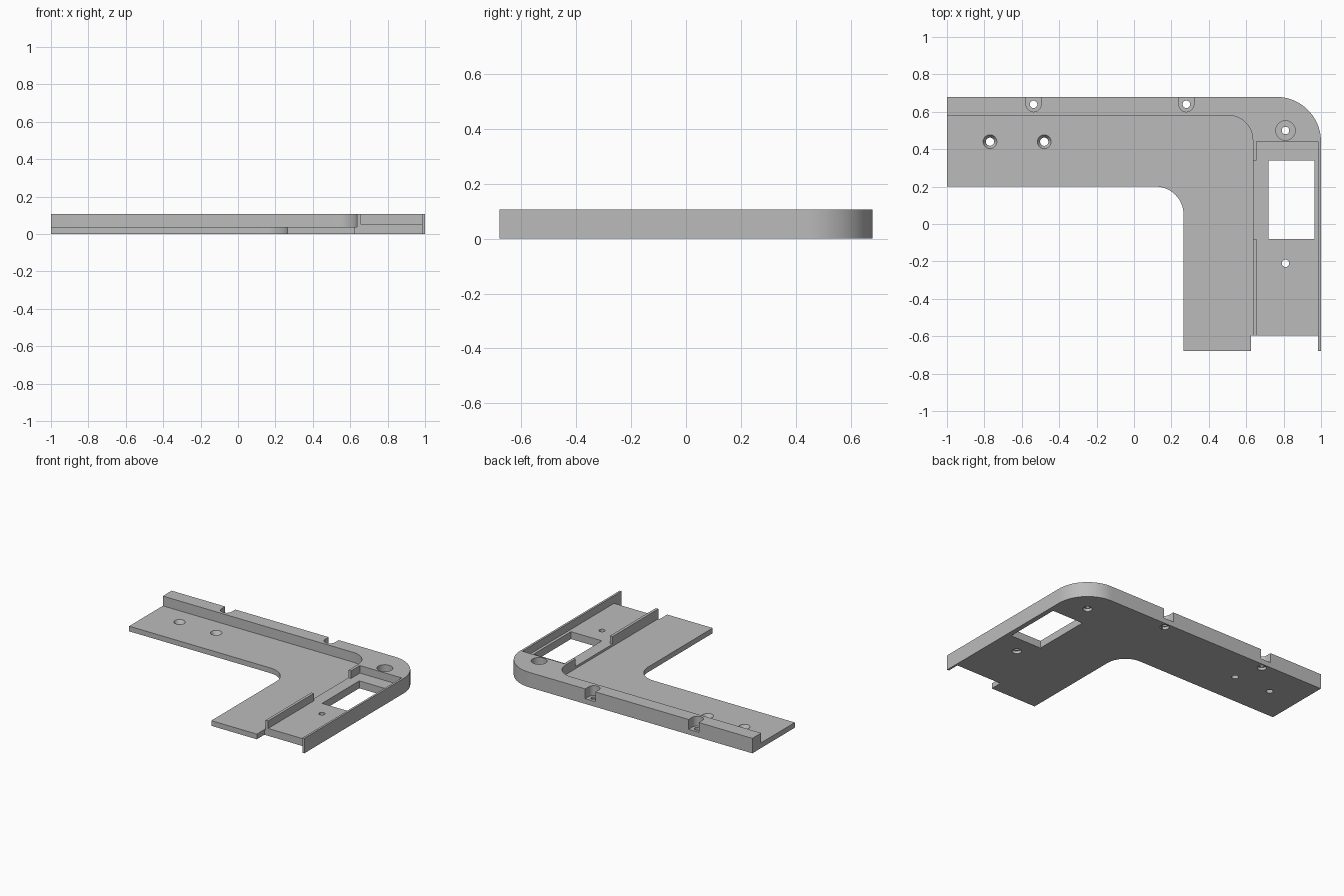
import bpy, bmesh, math
from mathutils import Vector

cube = bpy.data.objects.get("Cube")
if cube:
    bpy.data.objects.remove(cube, do_unlink=True)

HEIGHT, LEDGE, POCKET = 0.107, 0.037, 0.053
LOW, HIGH = -0.1, 0.2          # overshoot for through cuts

grey = bpy.data.materials.new("plain grey")
grey.use_nodes = True
colour = (0.5, 0.5, 0.5, 1)
grey.diffuse_color = colour
grey.node_tree.nodes["Principled BSDF"].inputs["Base Color"].default_value = colour


def outline(corners, steps=20):
    """Turn (x, y, radius) corners into points, rounding where radius > 0."""
    points = []
    for i, (x, y, r) in enumerate(corners):
        p = Vector((x, y))
        if not r:
            points.append(p)
            continue
        a = (Vector(corners[i - 1][:2]) - p).normalized()
        b = (Vector(corners[(i + 1) % len(corners)][:2]) - p).normalized()
        for k in range(steps + 1):
            t = k / steps * math.pi / 2
            points.append(p + (a + b) * r - b * r * math.cos(t) - a * r * math.sin(t))
    return points


def prism(name, corners, z0, z1):
    bm = bmesh.new()
    face = bm.faces.new([bm.verts.new((p.x, p.y, z0)) for p in outline(corners)])
    top = bmesh.ops.extrude_face_region(bm, geom=[face])["geom"]
    bmesh.ops.translate(bm, vec=(0, 0, z1 - z0),
                        verts=[v for v in top if isinstance(v, bmesh.types.BMVert)])
    return finish(name, bm)


def box(name, x0, x1, y0, y1, z0, z1):
    return prism(name, [(x0, y0, 0), (x1, y0, 0), (x1, y1, 0), (x0, y1, 0)], z0, z1)


def drill(name, x, y, z0, z1, r0, r1=None):
    bm = bmesh.new()
    bmesh.ops.create_cone(bm, cap_ends=True, segments=32, radius1=r0,
                          radius2=r0 if r1 is None else r1, depth=z1 - z0)
    bmesh.ops.translate(bm, vec=(x, y, (z0 + z1) / 2), verts=bm.verts)
    return finish(name, bm)


def finish(name, bm):
    bmesh.ops.recalc_face_normals(bm, faces=bm.faces)
    mesh = bpy.data.meshes.new(name)
    bm.to_mesh(mesh)
    bm.free()
    mesh.materials.append(grey)
    obj = bpy.data.objects.new(name, mesh)
    bpy.context.collection.objects.link(obj)
    return obj


# L-shaped body with rounded corners
body = prism("corner_bracket", [
    (-1, 0.2, 0), (0.265, 0.2, 0.15), (0.265, -0.68, 0), (1, -0.68, 0),
    (1, 0.68, 0.24), (-1, 0.68, 0)], 0, HEIGHT)

cutters = [
    # thin inner ledge
    prism("ledge_cut", [(-1.2, -0.9, 0), (0.635, -0.9, 0), (0.635, 0.58, 0.13),
                        (-1.2, 0.58, 0)], LEDGE, HIGH),
    # open end, leaving the thin outer wall
    box("end_cut", 0.625, 0.985, -0.9, -0.595, LOW, HIGH),
    # recessed pocket, gap in its inner rib, and the window
    box("pocket_cut", 0.655, 0.985, -0.8, 0.44, POCKET, HIGH),
    box("rib_gap_cut", 0.6, 0.7, -0.08, 0.34, POCKET, HIGH),
    box("window_cut", 0.72, 0.965, -0.08, 0.34, LOW, HIGH),
    # corner screw seat
    drill("corner_seat", 0.81, 0.5, LEDGE, HIGH, 0.052),
]

# U-shaped screw seats open to the back
for x in (-0.537, 0.28):
    cutters.append(prism("back_seat", [
        (x - 0.04, 0.6, 0.0399), (x + 0.04, 0.6, 0.0399),
        (x + 0.04, 0.8, 0), (x - 0.04, 0.8, 0)], LEDGE, HIGH))

# screw holes, widened underneath
for x, y in ((-0.537, 0.64), (0.28, 0.64), (0.81, 0.5), (0.81, -0.21)):
    cutters.append(drill("screw_hole", x, y, LOW, HIGH, 0.02))
    cutters.append(drill("underside_seat", x, y, LOW, 0.02, 0.03))

# countersunk holes in the ledge
for x in (-0.77, -0.48):
    cutters.append(drill("ledge_hole", x, 0.44, LOW, HIGH, 0.022))
    cutters.append(drill("countersink", x, 0.44, 0.012, LEDGE + 0.01, 0.022, 0.043))

# cut everything away from the body
bpy.context.view_layer.objects.active = body
for cutter in cutters:
    cutter.hide_render = True
    mod = body.modifiers.new(cutter.name, "BOOLEAN")
    mod.operation, mod.solver, mod.object = "DIFFERENCE", "EXACT", cutter
    bpy.ops.object.modifier_apply(modifier=mod.name)
    bpy.data.objects.remove(cutter, do_unlink=True)

bpy.ops.object.select_all(action="DESELECT")
body.select_set(True)
bpy.ops.object.shade_smooth_by_angle(angle=math.radians(30))
